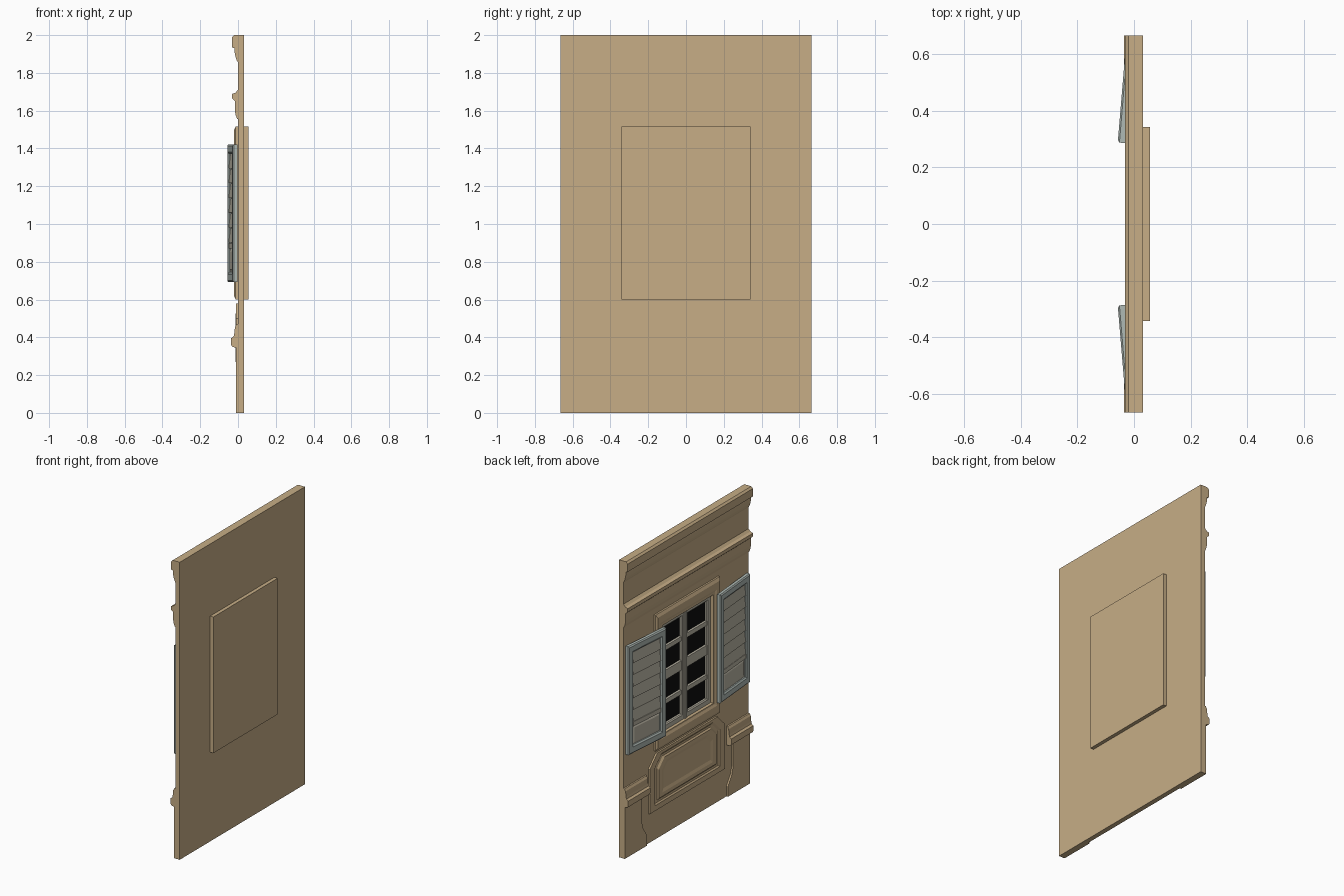
import bpy, bmesh
from mathutils import Matrix

if "Cube" in bpy.data.objects:
    bpy.data.objects.remove(bpy.data.objects["Cube"])


def material(name, rgb):
    m = bpy.data.materials.new(name)
    m.diffuse_color = (*rgb, 1)
    m.use_nodes = True
    m.node_tree.nodes["Principled BSDF"].inputs["Base Color"].default_value = m.diffuse_color
    return m


STONE = material("stone", (0.57, 0.42, 0.24))
FRAME = material("shutter_paint", (0.43, 0.49, 0.46))
SLAT = material("pale_wood", (0.50, 0.47, 0.38))
GLASS = material("dark_glass", (0.004, 0.004, 0.004))


def finish(name, bm, mat, loc=(0, 0, 0), rot=0.0):
    bmesh.ops.recalc_face_normals(bm, faces=bm.faces)
    me = bpy.data.meshes.new(name)
    bm.to_mesh(me)
    bm.free()
    me.materials.append(mat)
    ob = bpy.data.objects.new(name, me)
    ob.location = loc
    ob.rotation_euler = (0, 0, rot)
    bpy.context.collection.objects.link(ob)
    return ob


def outline(hw, z0, z1, c=0.0):
    """Rectangle in y/z, optionally with cut upper corners."""
    if c:
        return [(-hw, z0), (hw, z0), (hw, z1 - c), (hw - c, z1), (c - hw, z1), (-hw, z1 - c)]
    return [(-hw, z0), (hw, z0), (hw, z1), (-hw, z1)]


def loft(name, rings, mat, closed=False, loc=(0, 0, 0), rot=0.0):
    """Join rings of (x, half width, z0, z1[, cut]); closed makes a hollow frame."""
    bm = bmesh.new()
    loops = [[bm.verts.new((r[0], y, z)) for y, z in outline(*r[1:])] for r in rings]
    n = len(loops[0])
    pairs = list(zip(loops, loops[1:])) + ([(loops[-1], loops[0])] if closed else [])
    for a, b in pairs:
        for i in range(n):
            j = (i + 1) % n
            bm.faces.new((a[i], a[j], b[j], b[i]))
    if not closed:
        bm.faces.new(loops[0])
        bm.faces.new(loops[-1])
    return finish(name, bm, mat, loc, rot)


def prism(name, pts, vec, place, mat):
    """Extrude a flat outline along vec; place turns each 2D point into 3D."""
    bm = bmesh.new()
    face = bm.faces.new([bm.verts.new(place(*p)) for p in pts])
    out = bmesh.ops.extrude_face_region(bm, geom=[face])
    bmesh.ops.translate(bm, vec=vec, verts=[v for v in out["geom"] if isinstance(v, bmesh.types.BMVert)])
    return finish(name, bm, mat)


def moulding(name, pts, y0, y1):
    prism(name, pts, (0, y1 - y0, 0), lambda x, z: (x, y0, z), STONE)


def boxes(name, items, mat, loc=(0, 0, 0), rot=0.0):
    """Items are (centre, size, tilt about y)."""
    bm = bmesh.new()
    for c, s, t in items:
        m = Matrix.Translation(c) @ Matrix.Rotation(t, 4, 'Y') @ Matrix.Diagonal((*s, 1))
        bmesh.ops.create_cube(bm, size=1, matrix=m)
    return finish(name, bm, mat, loc, rot)


W = 0.665
HW, Z0, Z1 = 0.27, 0.69, 1.42      # window opening

# Wall slab with window recess, and the block behind the window
loft("wall", [(0.032, W, 0, 2), (0, W, 0, 2), (0, HW, Z0, Z1), (0.03, HW, Z0, Z1)], STONE)
loft("backing_block", [(0.03, 0.342, 0.60, 1.515), (0.056, 0.342, 0.60, 1.515)], STONE)

# Horizontal mouldings
moulding("top_cornice", [(0.01, 2), (-0.02, 2), (-0.032, 1.988), (-0.032, 1.935), (-0.018, 1.93),
                         (-0.018, 1.91), (-0.013, 1.885), (-0.006, 1.865), (0, 1.855), (0.01, 1.855)], -W, W)
moulding("upper_band", [(0.01, 1.71), (0, 1.71), (-0.014, 1.695), (-0.032, 1.688), (-0.032, 1.665),
                        (-0.017, 1.652), (-0.017, 1.60), (-0.012, 1.575), (-0.004, 1.555), (0.01, 1.555)], -W, W)
for side, y0, y1 in (("left", 0.43, W), ("right", -W, -0.43)):
    moulding(side + "_rail", [(0.01, 0.475), (-0.008, 0.47), (-0.016, 0.455), (-0.02, 0.42), (-0.023, 0.405),
                              (-0.036, 0.395), (-0.036, 0.36), (-0.03, 0.35), (-0.01, 0.345), (0.01, 0.345)], y0, y1)
    # Flared pier below the rail
    s = 1 if y0 > 0 else -1
    prism(side + "_pier", [(s * W, 0), (s * W, 0.36), (s * 0.485, 0.36), (s * 0.485, 0.18),
                           (s * 0.47, 0.13), (s * 0.43, 0.07), (s * 0.43, 0)],
          (0.015, 0, 0), lambda y, z: (-0.011, y, z), STONE)

# Panel under the window
loft("apron_panel", [(0.005, 0.40, 0.20, 0.58, 0.08), (-0.011, 0.40, 0.20, 0.58, 0.08),
                     (-0.011, 0.345, 0.235, 0.56, 0.07), (-0.004, 0.335, 0.245, 0.55, 0.07),
                     (-0.004, 0.315, 0.26, 0.535, 0.06), (-0.012, 0.305, 0.27, 0.525, 0.06),
                     (-0.012, 0.27, 0.295, 0.50, 0.05), (-0.006, 0.25, 0.315, 0.48, 0.045)], STONE)

# Window surround
loft("window_surround", [(0.005, 0.342, 0.60, 1.515), (-0.012, 0.342, 0.60, 1.515),
                         (-0.022, 0.33, 0.62, 1.495), (-0.022, 0.30, 0.665, 1.45),
                         (-0.015, 0.285, 0.68, 1.435), (-0.015, HW, Z0, Z1), (0.005, HW, Z0, Z1)],
     STONE, closed=True)
loft("glass", [(0.031, HW, Z0, Z1), (0.025, HW, Z0, Z1)], GLASS)

# Sashes with glazing bars
for side, s in (("left", 1), ("right", -1)):
    loft(side + "_sash", [(0.027, 0.135, Z0, Z1), (0.006, 0.135, Z0, Z1), (0.006, 0.108, Z0 + 0.03, Z1 - 0.03),
                          (0.012, 0.100, Z0 + 0.038, Z1 - 0.038), (0.027, 0.100, Z0 + 0.038, Z1 - 0.038)],
         SLAT, closed=True, loc=(0, s * 0.135, 0))
    mid = (Z0 + Z1) / 2
    boxes(side + "_glazing_bars", [((0.018, 0, mid + d), (0.016, 0.21, h), 0)
                                   for d, h in ((-0.18, 0.03), (0, 0.065), (0.18, 0.03))],
          SLAT, loc=(0, s * 0.135, 0))
boxes("centre_bead", [((0.006, 0, (Z0 + Z1) / 2), (0.012, 0.025, Z1 - Z0), 0)], SLAT)

# Open louvred shutters, leaning out from the wall
for side, s in (("left", 1), ("right", -1)):
    at = dict(loc=(-0.0175, s * 0.465, 0), rot=-s * 0.083)
    loft(side + "_shutter_frame", [(0, 0.18, 0.692, 1.422), (-0.019, 0.18, 0.692, 1.422),
                                   (-0.025, 0.172, 0.70, 1.414), (-0.025, 0.14, 0.735, 1.38),
                                   (-0.018, 0.13, 0.745, 1.37), (0, 0.13, 0.745, 1.37)],
         FRAME, closed=True, **at)
    loft(side + "_shutter_panel", [(-0.003, 0.13, 0.745, 0.87), (-0.010, 0.13, 0.745, 0.87),
                                   (-0.016, 0.115, 0.76, 0.855)], SLAT, **at)
    boxes(side + "_shutter_slats", [((-0.006, 0, 1.12), (0.006, 0.262, 0.51), 0),
                                    ((-0.012, 0, 0.885), (0.016, 0.262, 0.03), 0)] +
          [((-0.013, 0, 0.94 + 0.0785 * i), (0.006, 0.26, 0.076), 0.12) for i in range(6)],
          SLAT, **at)
